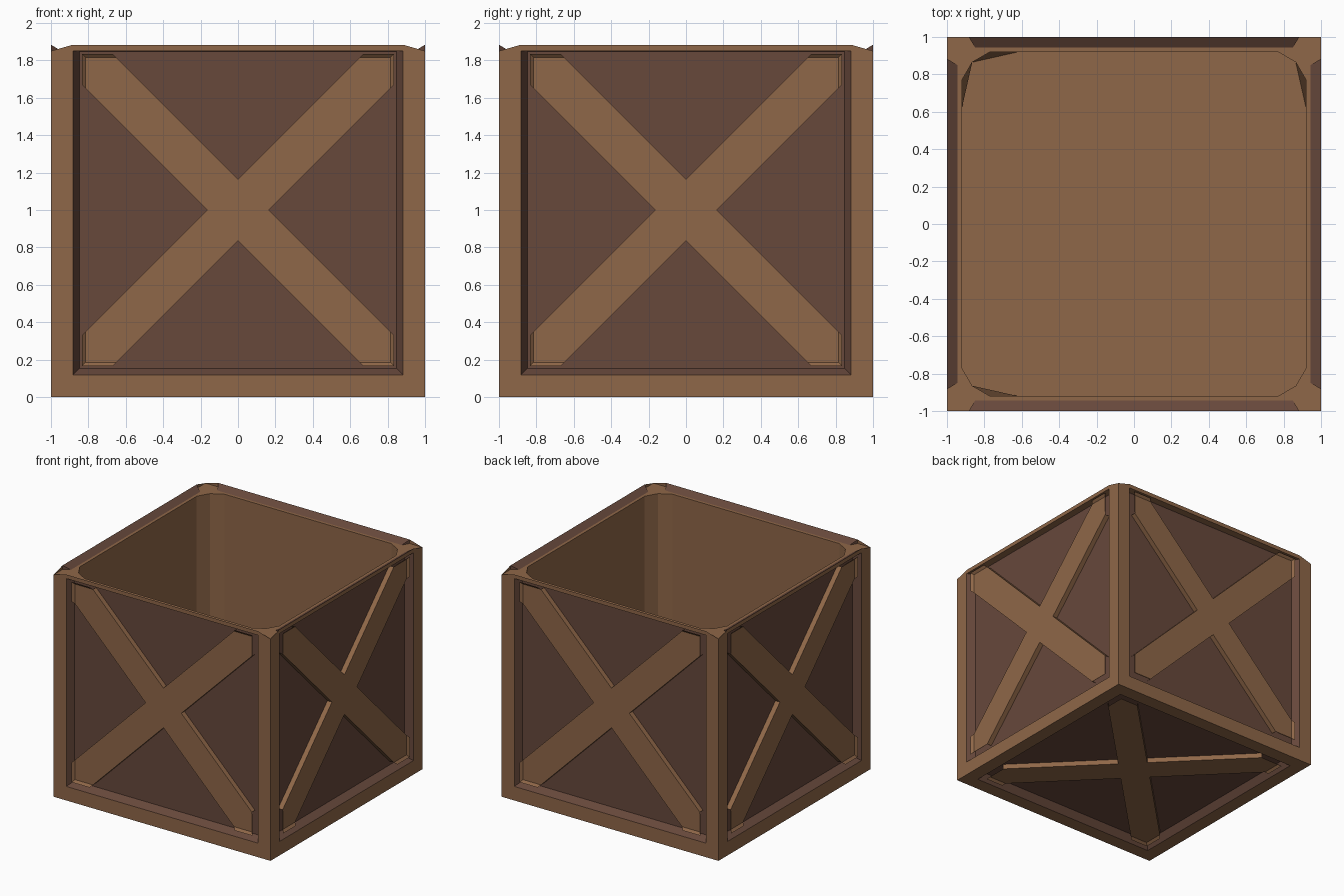
import bpy, bmesh, math
from mathutils import Matrix, Vector

if "Cube" in bpy.data.objects:
    bpy.data.objects.remove(bpy.data.objects["Cube"])


def srgb(r, g, b):
    f = lambda c: (c / 255 / 12.92) if c < 10 else ((c / 255 + 0.055) / 1.055) ** 2.4
    return (f(r), f(g), f(b), 1)


def material(name, col):
    m = bpy.data.materials.new(name)
    m.diffuse_color = col
    m.use_nodes = True
    m.node_tree.nodes["Principled BSDF"].inputs["Base Color"].default_value = m.diffuse_color
    return m


WOOD = material("light_wood", srgb(143, 103, 72))
DARK = material("dark_wood", srgb(103, 72, 59))


def finish(bm, name, mats):
    me = bpy.data.meshes.new(name)
    bm.to_mesh(me)
    bm.free()
    for m in mats:
        me.materials.append(m)
    ob = bpy.data.objects.new(name, me)
    bpy.context.collection.objects.link(ob)
    return ob


TOP, FLOOR = 1.85, 0.08

# Crate body: cube with framed, recessed dark panels on the sides and underside
bm = bmesh.new()
bmesh.ops.create_cube(bm, size=2, matrix=Matrix.Translation((0, 0, 1)))
bm.normal_update()
panels = [f for f in bm.faces if f.normal.z < 0.5]
lid = [f for f in bm.faces if f.normal.z > 0.5]
bmesh.ops.inset_individual(bm, faces=panels, thickness=0.165, depth=0)
slopes = bmesh.ops.inset_individual(bm, faces=panels, thickness=0.05, depth=-0.06)["faces"]
for f in panels + slopes:
    f.material_index = 1
bmesh.ops.delete(bm, geom=lid, context='FACES_ONLY')
for v in bm.verts:
    if v.co.z > 1.99:
        v.co.z = TOP

# Hollow inside with chamfered corners, slightly wider chamfers at the floor
corner = [next(v for v in bm.verts if (v.co - Vector((x, y, TOP))).length < 0.01)
          for x, y in ((1, 1), (-1, 1), (-1, -1), (1, -1))]


def ring(z, ends):
    out = []
    for k, (a, b) in enumerate(ends):
        rot = Matrix.Rotation(k * math.pi / 2, 3, 'Z')
        for p in ((0.92, a, z), (0.865, 0.865, z), (b, 0.92, z)):
            out.append(bm.verts.new(rot @ Vector(p)))
    return out


even = [(0.77, 0.77)] * 4
rings = [ring(TOP, even), ring(0.45, even),
         ring(FLOOR, [(0.62, 0.77), (0.62, 0.62), (0.77, 0.62), (0.77, 0.77)])]
rim = rings[0]
for k in range(4):
    c, cn = corner[k], corner[(k + 1) % 4]
    a, m, b = rim[3 * k:3 * k + 3]
    bm.faces.new((c, m, a))
    bm.faces.new((c, b, m))
    bm.faces.new((c, cn, rim[(3 * k + 3) % 12], b))
for hi, lo in zip(rings, rings[1:]):
    for i in range(12):
        j = (i + 1) % 12
        bm.faces.new((hi[i], hi[j], lo[j], lo[i]))
bm.faces.new(rings[-1])
finish(bm, "crate_body", [WOOD, DARK])

# X-shaped braces, one per recessed panel
W, E, LIP = 0.165, 0.815, 0.835


def arm_points(e):
    """One arm of the cross: inner notch, then three points on the end corner."""
    return [(W, 0), (e, e - W), (e, e), (e - W, e)]


def outline(bm, e, depth):
    verts = []
    for k in range(4):
        s, c = round(math.sin(k * math.pi / 2)), round(math.cos(k * math.pi / 2))
        for u, v in arm_points(e):
            verts.append(bm.verts.new((u * c - v * s, -1 + depth, u * s + v * c)))
    return verts


def brace(name, rot):
    bm = bmesh.new()
    front = outline(bm, E, 0.018)
    back = outline(bm, E, 0.062)
    lip = outline(bm, LIP, 0.0)
    bm.faces.new(front)
    for i in range(16):
        j = (i + 1) % 16
        if i % 4 in (1, 2):   # sloped end meeting the frame
            bm.faces.new((front[i], lip[i], lip[j], front[j]))
        else:                 # long side of an arm
            bm.faces.new((front[j], front[i], back[i], back[j]))
    bmesh.ops.delete(bm, geom=[v for v in bm.verts if not v.link_faces], context='VERTS')
    bm.transform(Matrix.Translation((0, 0, 1)) @ rot)
    finish(bm, name, [WOOD])


for k, side in enumerate(("front", "right", "back", "left")):
    brace(side + "_brace", Matrix.Rotation(k * math.pi / 2, 4, 'Z'))
brace("bottom_brace", Matrix.Rotation(math.pi / 2, 4, 'X'))
